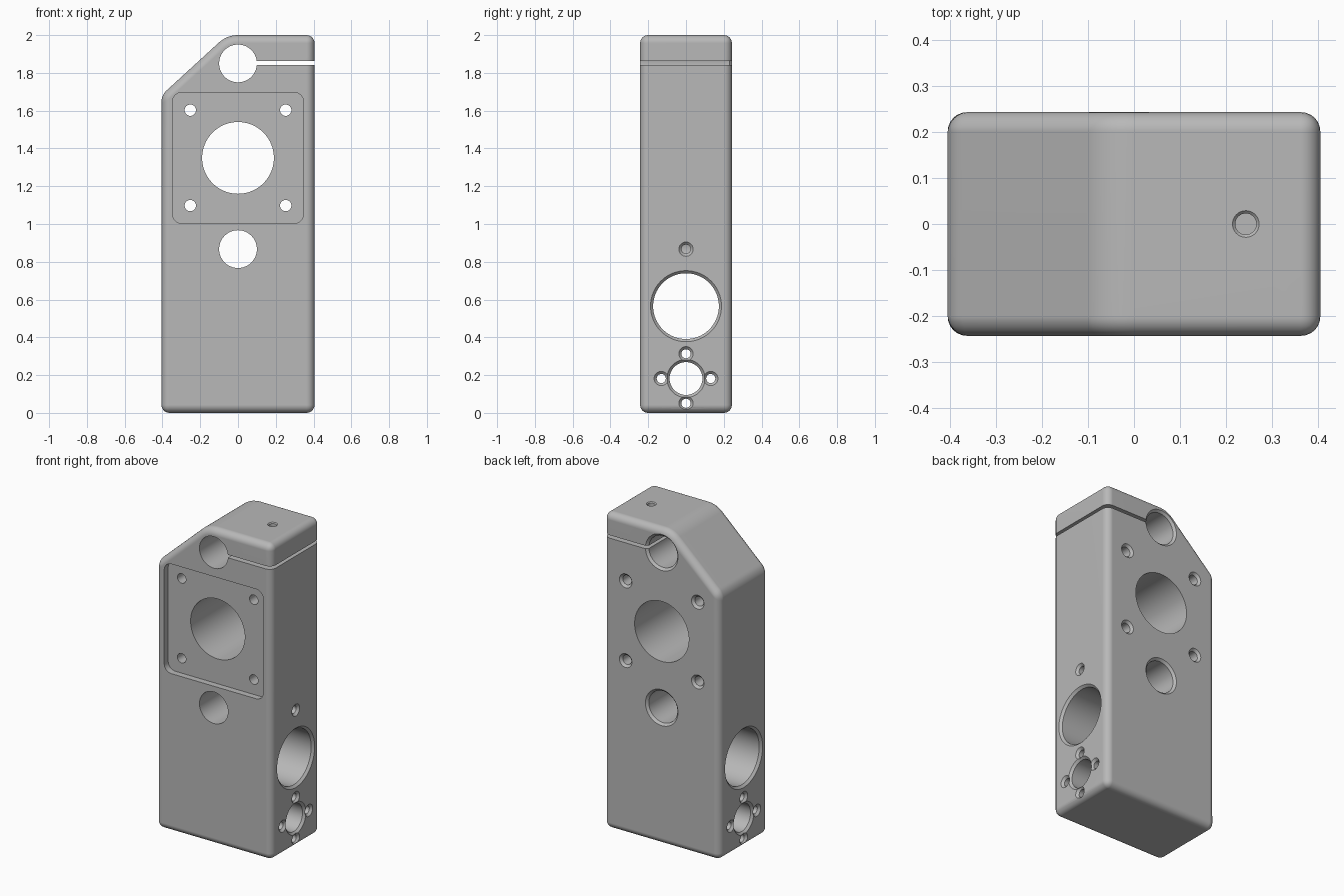
import bpy, bmesh, math
from mathutils import Vector

if "Cube" in bpy.data.objects:
    bpy.data.objects.remove(bpy.data.objects["Cube"])

HX, HY, TOP = 0.405, 0.243, 2.0
ROUND = 0.042
ROD_R, ROD_TOP, ROD_LOW = 0.1, 1.85, 0.867
MOTOR_Z, BOLT = 1.35, 0.2525

grey = bpy.data.materials.new("machined grey")
grey.use_nodes = True
colour = (0.48, 0.48, 0.48, 1)
grey.diffuse_color = colour
grey.node_tree.nodes["Principled BSDF"].inputs["Base Color"].default_value = colour


def make_object(name, bm):
    bmesh.ops.recalc_face_normals(bm, faces=bm.faces)
    mesh = bpy.data.meshes.new(name)
    bm.to_mesh(mesh)
    bm.free()
    mesh.materials.append(grey)
    obj = bpy.data.objects.new(name, mesh)
    bpy.context.collection.objects.link(obj)
    return obj


def prism(outline, y0, y1):
    """Extrude an (x, z) outline along y."""
    bm = bmesh.new()
    face = bm.faces.new([bm.verts.new((x, y0, z)) for x, z in outline])
    new = bmesh.ops.extrude_face_region(bm, geom=[face])["geom"]
    verts = [v for v in new if isinstance(v, bmesh.types.BMVert)]
    bmesh.ops.translate(bm, vec=(0, y1 - y0, 0), verts=verts)
    bmesh.ops.recalc_face_normals(bm, faces=bm.faces)
    return bm


# Block with one sloped shoulder, rounded around the upper rod bore
slope = math.radians(42.5)
crown = [(-0.15 * math.sin(slope * i / 10), ROD_TOP + 0.15 * math.cos(slope * i / 10))
         for i in range(11)]
end_x, end_z = crown[-1]
shoulder_z = end_z - (end_x + HX) * math.tan(slope)
outline = [(-HX, 0), (HX, 0), (HX, TOP)] + crown + [(-HX, shoulder_z)]
bm = prism(outline, -HY, HY)
sharp = [e for e in bm.edges if e.calc_face_angle(0) > 0.4]
bmesh.ops.bevel(bm, geom=sharp, offset=ROUND, segments=6, profile=0.5,
                affect='EDGES', clamp_overlap=False)
block = make_object("mounting_block", bm)
bpy.context.view_layer.objects.active = block
block.select_set(True)


def cut(cutter):
    mod = block.modifiers.new("cut", 'BOOLEAN')
    mod.operation = 'DIFFERENCE'
    mod.solver = 'EXACT'
    mod.object = cutter
    bpy.ops.object.modifier_apply(modifier=mod.name)
    bpy.data.objects.remove(cutter)


def bore(start, direction, length, radius, chamfer=0.0, end_chamfer=0.0, sides=48):
    """Drill from a surface point, with a chamfer at the mouth and at the exit."""
    rings = [(-0.05, radius + chamfer)]
    if chamfer:
        rings += [(0, radius + chamfer), (chamfer, radius)]
    if end_chamfer:
        rings += [(length - end_chamfer, radius), (length, radius + end_chamfer),
                  (length + 0.05, radius + end_chamfer)]
    else:
        rings += [(length, radius)]
    turn = Vector(direction).to_track_quat('Z', 'Y')
    bm = bmesh.new()
    loops = []
    for depth, r in rings:
        loops.append([bm.verts.new(Vector(start) + turn @ Vector(
            (r * math.cos(a), r * math.sin(a), depth)))
            for a in (math.tau * i / sides for i in range(sides))])
    for low, high in zip(loops, loops[1:]):
        for i in range(sides):
            j = (i + 1) % sides
            bm.faces.new((low[i], low[j], high[j], high[i]))
    bm.faces.new(loops[0])
    bm.faces.new(loops[-1])
    cut(make_object("bore_cutter", bm))


# Shallow motor pocket with rounded corners
half, corner = 0.347, 0.05
pocket = []
for k, (sx, sz) in enumerate([(1, 1), (-1, 1), (-1, -1), (1, -1)]):
    for i in range(9):
        a = math.pi / 2 * (k + i / 8)
        pocket.append((sx * (half - corner) + corner * math.cos(a),
                       MOTOR_Z + sz * (half - corner) + corner * math.sin(a)))
cut(make_object("pocket_cutter", prism(pocket, -HY - 0.1, -HY + 0.04)))

# Motor boss opening and its four bolt holes, drilled from the back
back = (0, -1, 0)
bore((0, HY, MOTOR_Z), back, 2 * HY + 0.1, 0.19, sides=80)
for sx in (-1, 1):
    for sz in (-1, 1):
        bore((sx * BOLT, HY, MOTOR_Z + sz * BOLT), back, 2 * HY + 0.1, 0.03, 0.014, sides=32)

# Two rod bores, chamfered at the back
for z in (ROD_TOP, ROD_LOW):
    bore((0, HY, z), back, 2 * HY + 0.1, ROD_R, 0.014, sides=64)

# Side to side bores: bearing, lead nut and its four screws
side = (-1, 0, 0)
across = [(0, 0.565, 0.174, 80), (0, 0.182, 0.087, 64)]
across += [(0.131 * math.cos(a), 0.182 + 0.131 * math.sin(a), 0.024, 32)
           for a in (math.pi / 2 * i for i in range(4))]
for y, z, r, n in across:
    bore((HX, y, z), side, 2 * HX, r, 0.014, 0.014, n)

# Set screw into the lower rod bore, clamp screw through the top
bore((HX, 0, ROD_LOW), side, HX, 0.024, 0.014, sides=32)
bore((0.243, 0, TOP), (0, 0, -1), 0.32, 0.023, 0.006, sides=32)

# Clamp slit from the upper rod bore out to the side
slit = [(0.05, 1.843), (HX + 0.1, 1.843), (HX + 0.1, 1.862), (0.05, 1.862)]
cut(make_object("slit_cutter", prism(slit, -HY - 0.1, HY + 0.1)))

# Smooth rounds and bores, flat main faces
bpy.ops.object.shade_smooth_by_angle(angle=math.radians(25))
normals = block.modifiers.new("face weighted normals", 'WEIGHTED_NORMAL')
normals.keep_sharp = True
